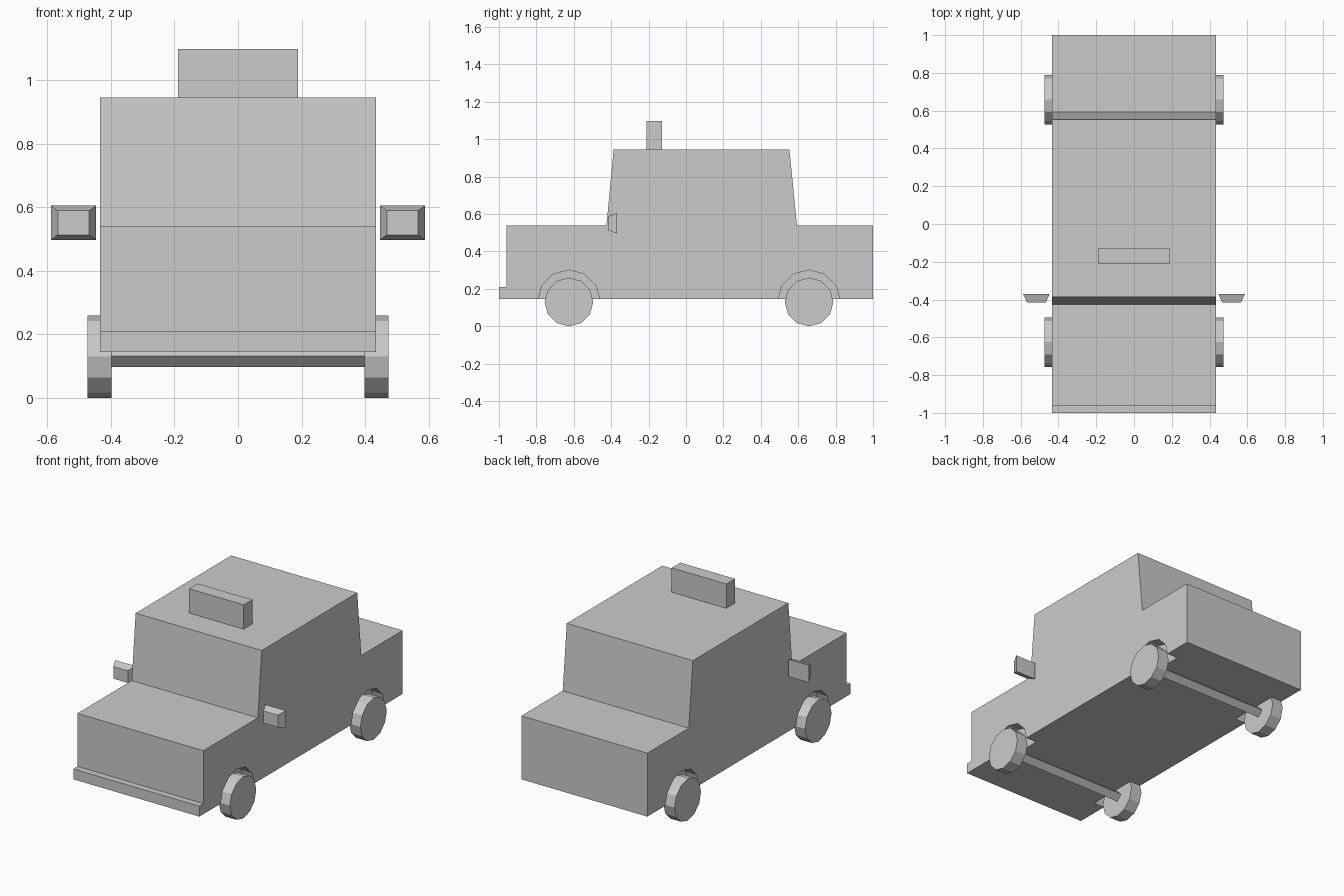
import bpy
import bmesh
from math import pi
from mathutils import Matrix, Vector

if "Cube" in bpy.data.objects:
    bpy.data.objects.remove(bpy.data.objects["Cube"])

grey = bpy.data.materials.new("plain grey")
grey.use_nodes = True
grey.diffuse_color = (0.6, 0.6, 0.6, 1)
grey.node_tree.nodes["Principled BSDF"].inputs["Base Color"].default_value = (0.6, 0.6, 0.6, 1)


def finish(name, bm):
    bmesh.ops.recalc_face_normals(bm, faces=bm.faces)
    mesh = bpy.data.meshes.new(name)
    bm.to_mesh(mesh)
    bm.free()
    mesh.materials.append(grey)
    obj = bpy.data.objects.new(name, mesh)
    bpy.context.collection.objects.link(obj)
    return obj


def cylinder(name, centre, radius, width, sides):
    """Cylinder lying along x with a vertex at the top."""
    bm = bmesh.new()
    bmesh.ops.create_cone(bm, cap_ends=True, segments=sides, radius1=radius, radius2=radius,
                          depth=width, matrix=Matrix.Translation(centre) @ Matrix.Rotation(pi / 2, 4, "Y"))
    return finish(name, bm)


def box(name, centre, size, front_scale=1):
    """Box whose front face can be narrowed into a frustum."""
    bm = bmesh.new()
    bmesh.ops.create_cube(bm, size=1)
    for v in bm.verts:
        if v.co.y < 0:
            v.co.x *= front_scale
            v.co.z *= front_scale
    bmesh.ops.scale(bm, vec=Vector(size), verts=bm.verts)
    bmesh.ops.translate(bm, vec=Vector(centre), verts=bm.verts)
    return finish(name, bm)


# Body: side profile extruded across the width, with the front bumper lip
half_width = 0.434
profile = [(-1, 0.145), (-1, 0.21), (-0.96, 0.21), (-0.96, 0.54), (-0.425, 0.54), (-0.387, 0.945),
           (0.553, 0.945), (0.593, 0.54), (1, 0.54), (1, 0.145)]
bm = bmesh.new()
side = bm.faces.new([bm.verts.new((-half_width, y, z)) for y, z in profile])
extruded = bmesh.ops.extrude_face_region(bm, geom=[side], use_keep_orig=True)["geom"]
bmesh.ops.translate(bm, vec=(2 * half_width, 0, 0),
                    verts=[g for g in extruded if isinstance(g, bmesh.types.BMVert)])
body = finish("body", bm)

# Wheels, axles and wheel arches
for end, y in (("front", -0.626), ("rear", 0.658)):
    cylinder(end + "_axle", (0, y, 0.132), 0.034, 0.8, 4)
    for side_name, s in (("left", 1), ("right", -1)):
        cylinder(f"{end}_{side_name}_wheel", (s * 0.435, y, 0.13), 0.13, 0.076, 12)
        cutter = cylinder("arch_cutter", (s * 0.46, y, 0.134), 0.167, 0.2, 12)
        cutter.hide_render = True
        cut = body.modifiers.new("arch", "BOOLEAN")
        cut.operation = "DIFFERENCE"
        cut.solver = "EXACT"
        cut.object = cutter
        bpy.context.view_layer.objects.active = body
        bpy.ops.object.modifier_apply(modifier=cut.name)
        bpy.data.objects.remove(cutter)

# Roof sign and side mirrors
box("roof_sign", (0, -0.17, 1.02), (0.376, 0.085, 0.153))
for side_name, s in (("left", 1), ("right", -1)):
    box(side_name + "_mirror", (s * 0.517, -0.393, 0.551), (0.141, 0.047, 0.108), 0.7)
